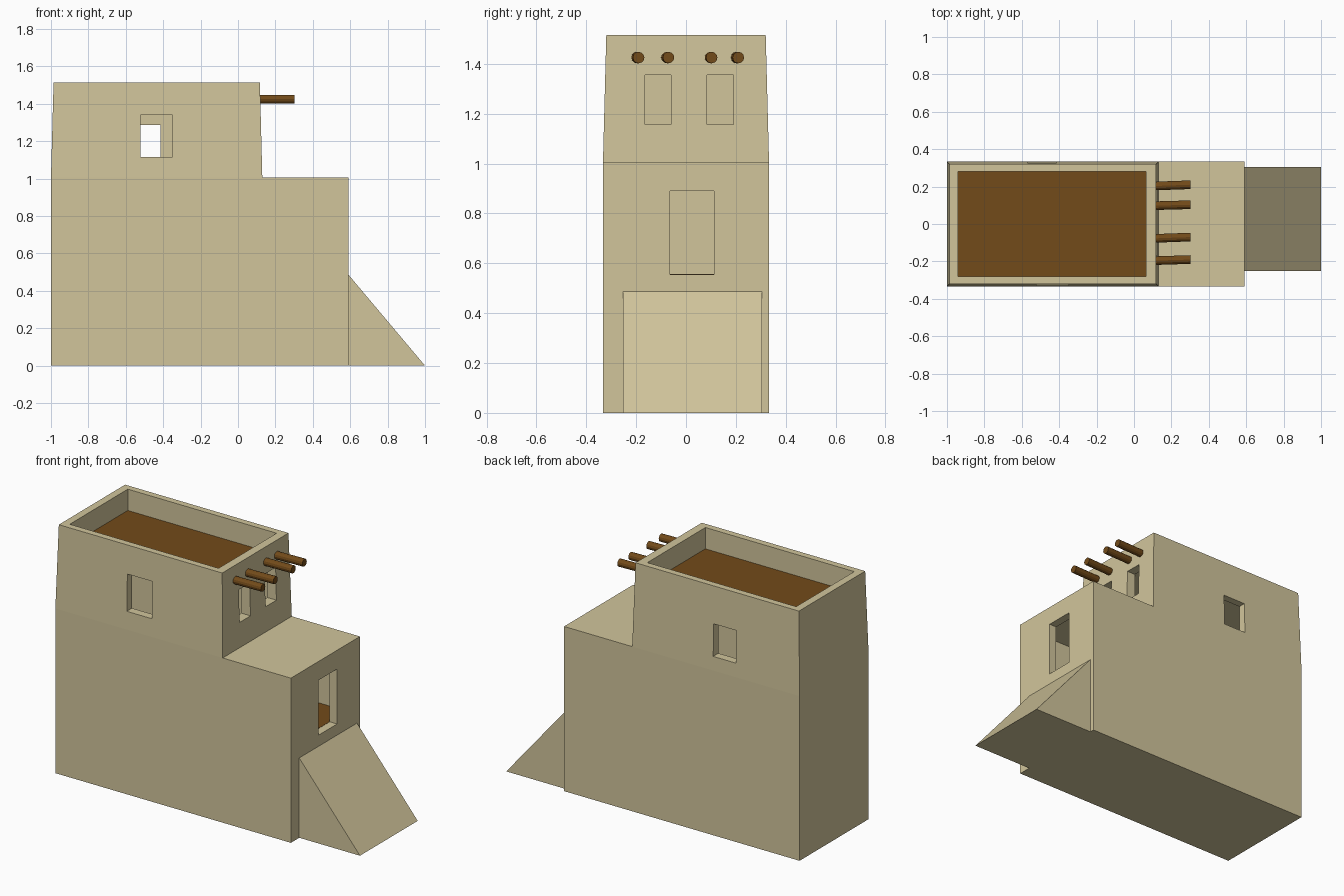
import bpy, bmesh, math
from mathutils import Matrix, Vector

if "Cube" in bpy.data.objects:
    bpy.data.objects.remove(bpy.data.objects["Cube"])


def material(name, color):
    m = bpy.data.materials.new(name)
    m.diffuse_color = color
    m.use_nodes = True
    m.node_tree.nodes["Principled BSDF"].inputs["Base Color"].default_value = m.diffuse_color
    return m


ADOBE = material("adobe", (0.64, 0.56, 0.33, 1))
WOOD = material("wood", (0.17, 0.07, 0.01, 1))


def finish(name, bm, mat):
    bmesh.ops.recalc_face_normals(bm, faces=bm.faces)
    me = bpy.data.meshes.new(name)
    bm.to_mesh(me)
    bm.free()
    ob = bpy.data.objects.new(name, me)
    bpy.context.collection.objects.link(ob)
    if mat:
        me.materials.append(mat)
    return ob


def prism(name, profile, y0, y1, mat=ADOBE):
    """Side profile (x, z) extruded along y."""
    bm = bmesh.new()
    face = bm.faces.new([bm.verts.new((x, y0, z)) for x, z in profile])
    ext = bmesh.ops.extrude_face_region(bm, geom=[face])["geom"]
    verts = [v for v in ext if isinstance(v, bmesh.types.BMVert)]
    bmesh.ops.translate(bm, verts=verts, vec=(0, y1 - y0, 0))
    return finish(name, bm, mat)


def box(name, x, y, z, mat=ADOBE):
    return prism(name, [(x[0], z[0]), (x[1], z[0]), (x[1], z[1]), (x[0], z[1])], *y, mat)


def cut(target, cutters):
    bpy.context.view_layer.objects.active = target
    for c in cutters:
        mod = target.modifiers.new("cut", 'BOOLEAN')
        mod.operation, mod.solver, mod.object = 'DIFFERENCE', 'EXACT', c
        bpy.ops.object.modifier_apply(modifier=mod.name)


# Lower storey and tapered upper storey
lower = box("lower_storey", (-1, 0.59), (-0.333, 0.333), (0, 1.005))
upper = box("upper_storey", (-1, 0.13), (-0.333, 0.333), (1.005, 1.515))
for v in upper.data.vertices:
    if v.co.z > 1.2:
        v.co.x += 0.014 if v.co.x < 0 else -0.013
        v.co.y *= 0.96

# Hollow room, roof well, doorway and windows
IN_X, IN_Y = (-0.94, 0.065), (-0.28, 0.28)
room = prism("room_cutter", [(IN_X[0], 0.545), (0.54, 0.545), (0.54, 0.955), (IN_X[1], 0.955),
                             (IN_X[1], 1.36), (IN_X[0], 1.36)], *IN_Y, None)
well = box("roof_well_cutter", IN_X, IN_Y, (1.375, 1.7), None)
door = box("door_cutter", (0.5, 0.7), (-0.065, 0.113), (0.555, 0.89), None)
windows = [
    box("front_window_cutter", (-0.52, -0.35), (-0.4, -0.2), (1.115, 1.34), None),
    box("back_window_cutter", (-0.57, -0.415), (0.2, 0.4), (1.09, 1.287), None),
    box("right_window_cutter", (0.0, 0.2), (-0.165, -0.06), (1.157, 1.355), None),
    box("right_window_cutter", (0.0, 0.2), (0.085, 0.19), (1.157, 1.355), None),
]
cut(lower, [room, door])
cut(upper, [room, well] + windows)
for c in [room, well, door] + windows:
    bpy.data.objects.remove(c)

# Wooden floor and roof deck
box("inner_floor", (IN_X[0], 0.54), IN_Y, (0.545, 0.556), WOOD)
box("roof_deck", IN_X, IN_Y, (1.375, 1.385), WOOD)

# Entrance ramp
prism("ramp", [(0.59, 0), (1.0, 0), (0.59, 0.487)], -0.252, 0.305)

# Protruding roof beams, slightly skewed
for i, (ya, yb) in enumerate([(-0.197, -0.19), (-0.078, -0.07), (0.097, 0.103), (0.202, 0.21)]):
    a, b = Vector((0.08, ya, 1.425)), Vector((0.302, yb, 1.425))
    rot = (b - a).to_track_quat('Z', 'Y').to_matrix().to_4x4()
    bm = bmesh.new()
    bmesh.ops.create_cone(bm, cap_ends=True, segments=12, radius1=0.023, radius2=0.023,
                          depth=(b - a).length, matrix=Matrix.Translation((a + b) / 2) @ rot)
    finish(f"roof_beam_{i + 1}", bm, WOOD)
